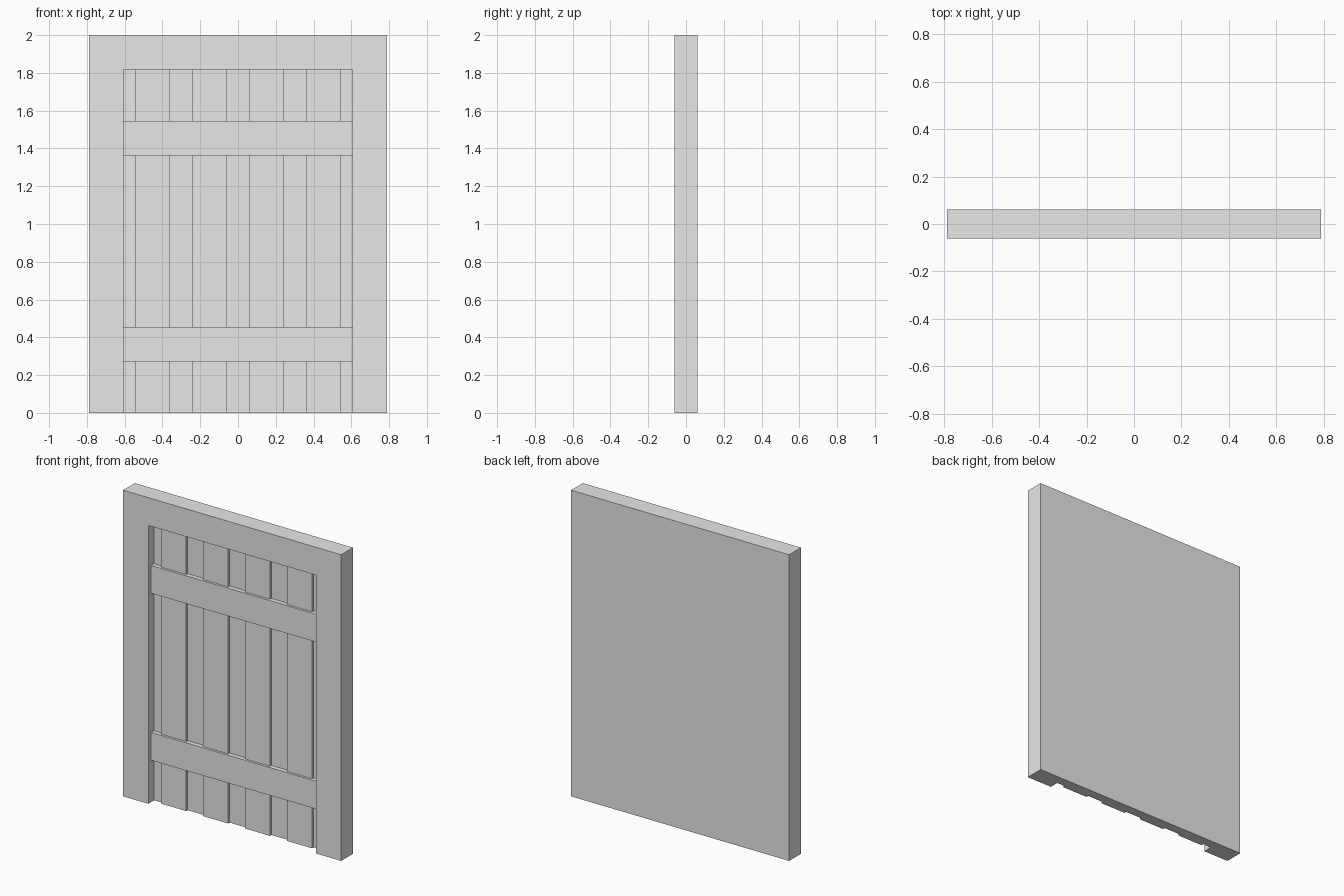
import bpy

cube = bpy.data.objects.get("Cube")
if cube:
    bpy.data.objects.remove(cube, do_unlink=True)

U = 2 / 11            # width of one board
W = U * 13 / 3        # half width of the door surround
T = U / 3             # half thickness
OPEN = U * 10 / 3     # half width of the opening
TOP = U * 10          # top of the opening

grey = bpy.data.materials.new("plain grey")
grey.use_nodes = True
colour = (0.8, 0.8, 0.8, 1)
grey.diffuse_color = colour
grey.node_tree.nodes["Principled BSDF"].inputs["Base Color"].default_value = colour


def box(name, x, y, z):
    """Box spanning the given (low, high) ranges."""
    spans = (x, y, z)
    bpy.ops.mesh.primitive_cube_add(size=1)
    ob = bpy.context.object
    ob.name = name
    for v in ob.data.vertices:
        v.co = [lo if c < 0 else hi for c, (lo, hi) in zip(v.co, spans)]
    ob.data.materials.append(grey)
    return ob


# Surround and back in one slab, with a recess open at the bottom
surround = box("door_surround", (-W, W), (-T, T), (0, 2))
cutter = box("recess_cutter", (-OPEN, OPEN), (-2 * T, 0), (-U, TOP))
cutter.hide_render = True
cut = surround.modifiers.new("recess", "BOOLEAN")
cut.operation = "DIFFERENCE"
cut.solver = "EXACT"
cut.object = cutter
bpy.context.view_layer.objects.active = surround
bpy.ops.object.modifier_apply(modifier=cut.name)
bpy.data.objects.remove(cutter, do_unlink=True)

# Four upright planks standing slightly proud of the recess
pitch = U * 5 / 3
for i in range(4):
    mid = (i - 1.5) * pitch
    box(f"plank_{i + 1}", (mid - U / 2, mid + U / 2), (-T / 4, 0), (0, TOP))

# Two cross rails over the planks
for name, low in (("lower_rail", 1.5 * U), ("upper_rail", 7.5 * U)):
    box(name, (-OPEN, OPEN), (-T / 2, 0), (low, low + U))
